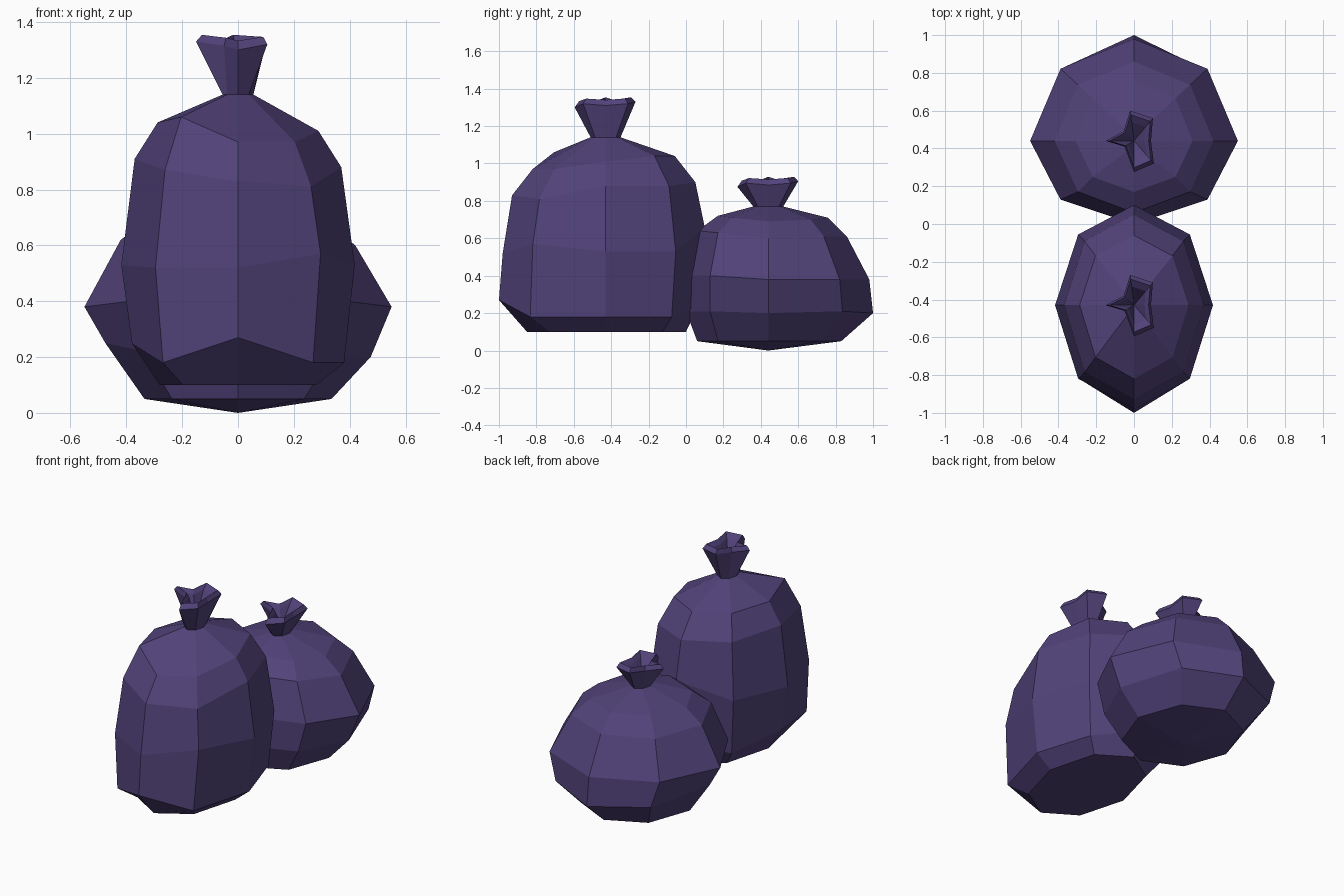
import bpy, bmesh, math

if "Cube" in bpy.data.objects:
    bpy.data.objects.remove(bpy.data.objects["Cube"])

plastic = bpy.data.materials.new("dark purple plastic")
plastic.diffuse_color = (0.084, 0.056, 0.195, 1)
plastic.use_nodes = True
plastic.node_tree.nodes["Principled BSDF"].inputs["Base Color"].default_value = plastic.diffuse_color

N = 8
# crumpled star outline of the gathered top (x, y offsets, from +x round to front right)
STAR = [(.09, 0), (.10, .12), (-.02, .16), (-.055, .05),
        (-.15, 0), (-.05, -.03), (0, -.165), (.105, -.12)]
WOBBLE = [0, .01, .02, 0, .02, .005, -.01, .01]


def body_ring(cy, rx, back, front, zs):
    """Eight-sided ring with separate back and front depth and a height per corner."""
    pts = []
    for k in range(N):
        a = k * math.tau / N
        s = math.sin(a)
        pts.append((rx * math.cos(a), cy + s * (back if s > 0 else front),
                    zs[k] if isinstance(zs, list) else zs))
    return pts


def star_ring(cy, scale, z, wobble=1.0):
    return [(x * scale, cy + y * scale, z + w * wobble)
            for (x, y), w in zip(STAR, WOBBLE)]


def make_bag(name, cy, rings, neck_z, lip_z, bottom_z, x_stretch=1.0):
    bm = bmesh.new()
    # body, neck, flared lip and inner funnel
    loops = [body_ring(cy, *r) for r in rings]
    loops.append(body_ring(cy, .055, .08, .08, neck_z))
    loops.append(star_ring(cy, 1.0, lip_z))
    loops.append(star_ring(cy, .86, lip_z + .03, .7))
    loops.append(star_ring(cy, .62, lip_z + .005, .5))
    vs = [[bm.verts.new(p) for p in loop] for loop in loops]
    for lo, hi in zip(vs, vs[1:]):
        for k in range(N):
            j = (k + 1) % N
            bm.faces.new((lo[k], lo[j], hi[j], hi[k]))
    # underside and funnel bottom
    for loop, z in ((vs[0], bottom_z), (vs[-1], neck_z + .03)):
        c = bm.verts.new((0, cy, z))
        for k in range(N):
            bm.faces.new((loop[k], loop[(k + 1) % N], c))
    bmesh.ops.recalc_face_normals(bm, faces=bm.faces)
    me = bpy.data.meshes.new(name)
    bm.to_mesh(me)
    bm.free()
    me.materials.append(plastic)
    ob = bpy.data.objects.new(name, me)
    bpy.context.collection.objects.link(ob)
    return ob


# ring: half width, back depth, front depth, corner heights
make_bag("tall_bag", -.43, [
    (.28, .43, .42, .10),
    (.38, .50, .57, [.18, .18, .25, .20, .25, .18, .27, .18]),
    (.418, .53, .55, [.53, .53, .66, .55, .53, .52, .52, .57]),
    (.37, .48, .50, [.88, .88, .90, .90, .91, .87, .83, .81]),
    (.288, .37, .39, [1.01, 1.04, 1.04, 1.04, 1.04, 1.06, .97, .97]),
], 1.14, 1.31, .10)

make_bag("short_bag", .44, [
    (.335, .39, .38, .05),
    (.475, .56, .44, [.20, .21, .20, .22, .25, .22, .21, .21]),
    (.55, .54, .44, [.38, .38, .38, .39, .38, .40, .40, .40]),
    (.42, .42, .38, [.60, .61, .61, .61, .62, .63, .64, .63]),
    (.31, .32, .27, [.69, .70, .71, .71, .70, .71, .72, .71]),
], .77, .885, 0)
